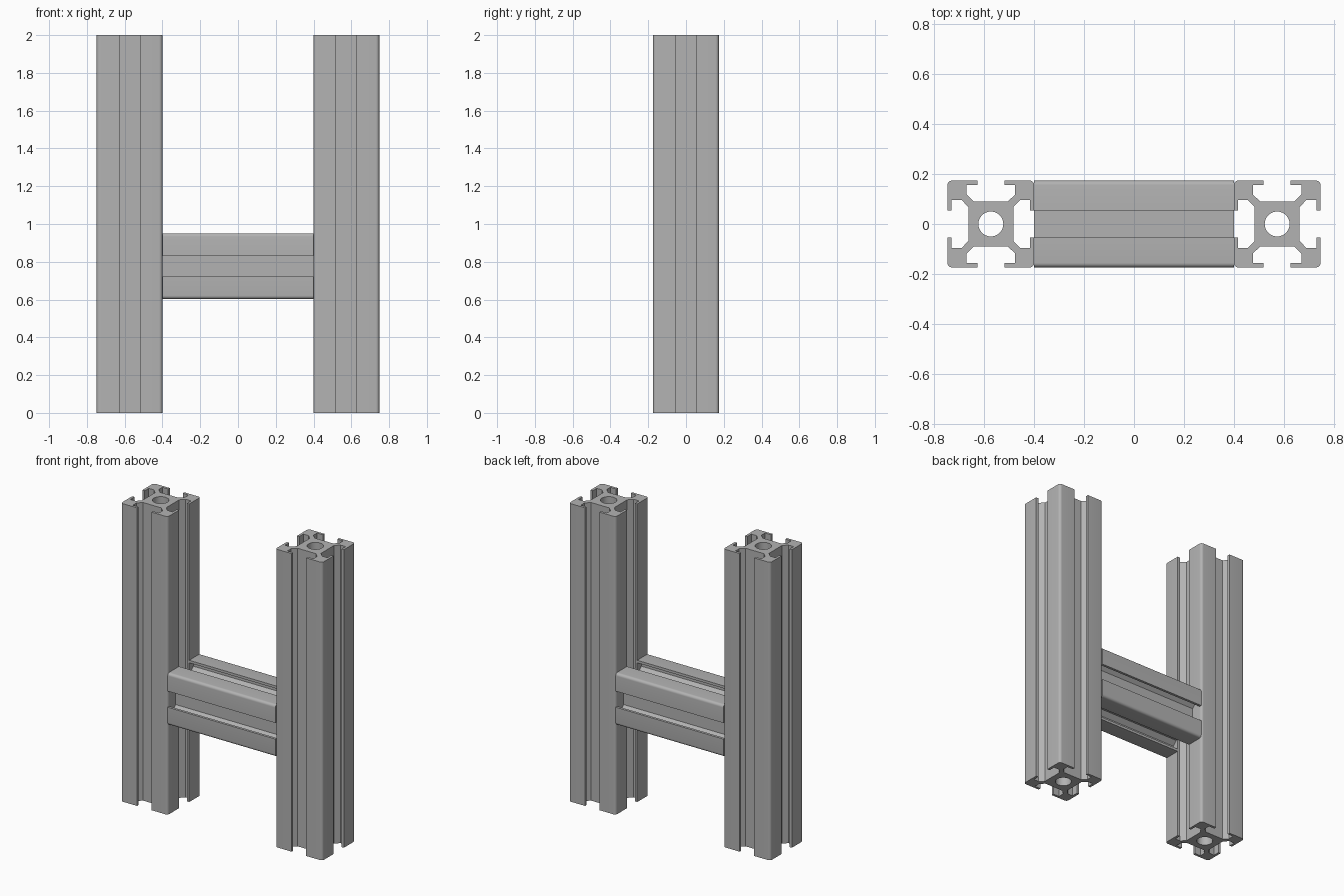
import bpy, bmesh
from math import cos, sin, pi
from mathutils import Vector, Matrix

if "Cube" in bpy.data.objects:
    bpy.data.objects.remove(bpy.data.objects["Cube"])

HALF = 0.174      # half width of the extrusion
ROUND = 0.018     # outer corner radius
BORE = 0.05       # centre hole radius
POST_X = 0.574
BAR_Z = 0.777

aluminium = bpy.data.materials.new("aluminium grey")
aluminium.use_nodes = True
grey = (0.45, 0.45, 0.45, 1)
aluminium.diffuse_color = grey
aluminium.node_tree.nodes["Principled BSDF"].inputs["Base Color"].default_value = grey


def slot_outline():
    """T-slot section: one half corner, mirrored on its diagonal, turned four times."""
    half = [(0.068, 0.09), (0.097, 0.118), (0.097, 0.157),
            (0.054, 0.157), (0.054, HALF)]
    c = HALF - ROUND
    arc = [(c + ROUND * sin(i * pi / 12), c + ROUND * cos(i * pi / 12)) for i in range(7)]
    corner = half + arc + [(y, x) for x, y in reversed(half)]
    outline = []
    for k in range(4):
        turn = Matrix.Rotation(-k * pi / 2, 3, "Z")
        outline += [turn @ Vector((x, y, 0)) for x, y in corner]
    return outline


def bore_outline(sides=32):
    return [Vector((BORE * cos(2 * pi * i / sides), BORE * sin(2 * pi * i / sides), 0))
            for i in range(sides)]


def extrusion(name, length, matrix):
    bm = bmesh.new()
    edges = []
    for loop in (slot_outline(), bore_outline()):
        verts = [bm.verts.new(p) for p in loop]
        edges += [bm.edges.new((a, b)) for a, b in zip(verts, verts[1:] + verts[:1])]
    # end face with the bore left open, then pulled to length
    bmesh.ops.triangle_fill(bm, edges=edges, use_beauty=True)
    pulled = bmesh.ops.extrude_face_region(bm, geom=bm.faces[:], use_keep_orig=True)
    top = [g for g in pulled["geom"] if isinstance(g, bmesh.types.BMVert)]
    bmesh.ops.translate(bm, verts=top, vec=(0, 0, length))
    bmesh.ops.recalc_face_normals(bm, faces=bm.faces[:])
    mesh = bpy.data.meshes.new(name)
    bm.to_mesh(mesh)
    bm.free()
    mesh.materials.append(aluminium)
    obj = bpy.data.objects.new(name, mesh)
    obj.matrix_world = matrix
    bpy.context.collection.objects.link(obj)
    bpy.ops.object.select_all(action="DESELECT")
    obj.select_set(True)
    bpy.context.view_layer.objects.active = obj
    bpy.ops.object.shade_smooth_by_angle(angle=pi / 6)


# two uprights
for side, name in ((-1, "right_post"), (1, "left_post")):
    extrusion(name, 2, Matrix.Translation((side * POST_X, 0, 0)))

# cross bar lying along x between the uprights
bar_half = POST_X - HALF
extrusion("cross_bar", 2 * bar_half,
          Matrix.Translation((-bar_half, 0, BAR_Z)) @ Matrix.Rotation(pi / 2, 4, "Y"))
